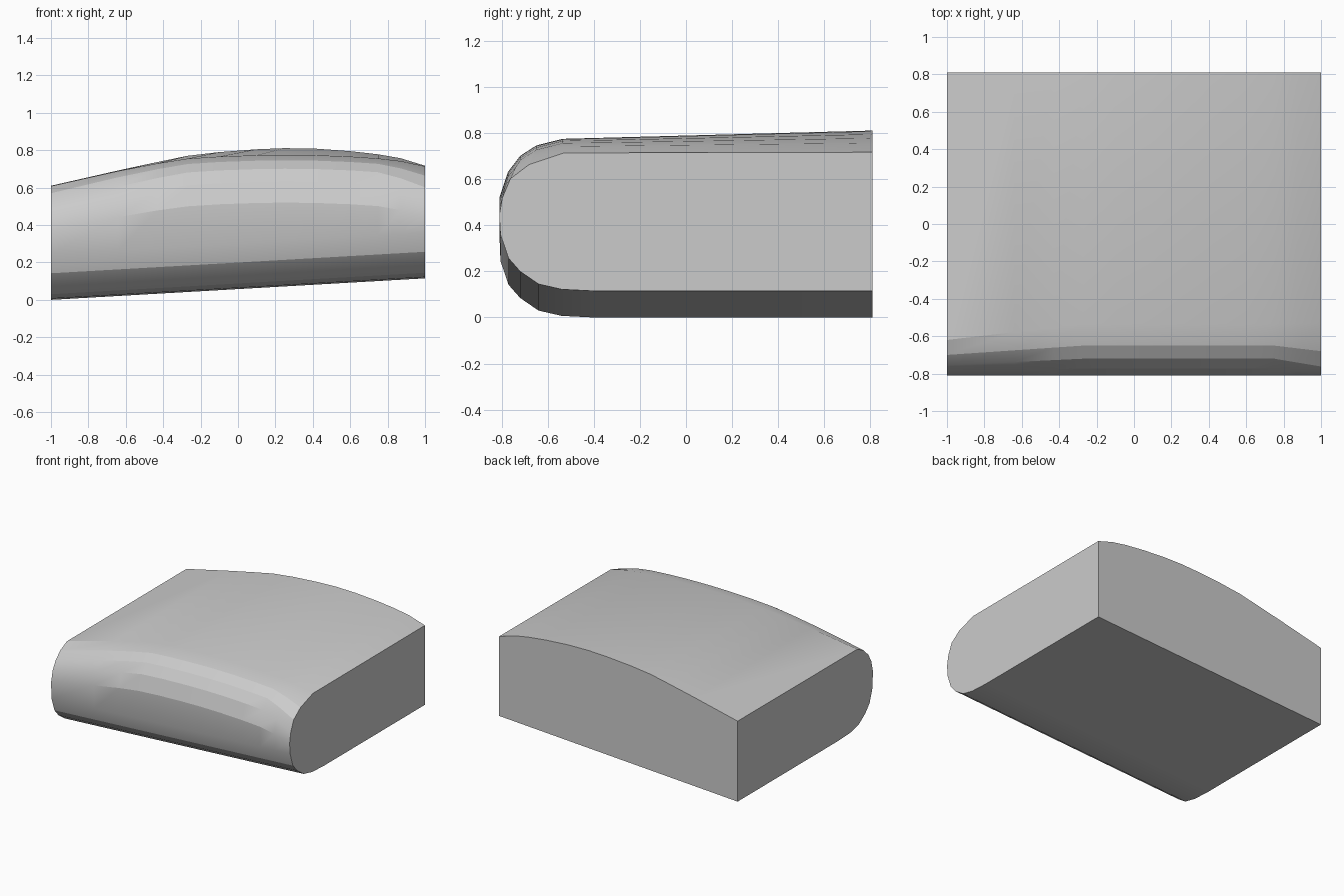
import bpy, bmesh, math

if "Cube" in bpy.data.objects:
    bpy.data.objects.remove(bpy.data.objects["Cube"])

# Crown of the cushion along x: (x, top height at the back, top height at the front edge)
STATIONS = [(-1, .61, .61), (-.64, .692, .69), (-.43, .737, .73), (-.27, .77, .755),
            (-.1, .79, .766), (.1, .805, .773), (.25, .811, .775), (.42, .808, .773),
            (.6, .795, .766), (.75, .778, .756), (.87, .757, .742), (1, .717, .714)]

# Rounded front: (y, height above the base) and (y, drop below the top)
LOWER = [(-.4, 0), (-.54, .007), (-.64, .03), (-.72, .085), (-.77, .142), (-.805, .245)]
UPPER_LEFT = [(-.81, .24), (-.79, .155), (-.755, .095), (-.70, .04), (-.62, .002)]
UPPER_MID = [(-.81, .255), (-.772, .143), (-.72, .074), (-.65, .029), (-.535, 0)]
UPPER_RIGHT = [(-.81, .27), (-.797, .195), (-.762, .112), (-.68, .05), (-.53, 0)]
BACK = .81


def mix(a, b, t):
    return [(p[0] + (q[0] - p[0]) * t, p[1] + (q[1] - p[1]) * t) for p, q in zip(a, b)]


def upper_at(x):
    if x < -.27:
        return mix(UPPER_LEFT, UPPER_MID, (x + 1) / .73)
    if x > .75:
        return mix(UPPER_MID, UPPER_RIGHT, (x - .75) / .25)
    return UPPER_MID


# Cushion: loft the D-shaped section along x, then cap both ends
bm = bmesh.new()
rings = []
for x, back_top, front_top in STATIONS:
    base = .0575 * (x + 1)
    section = [(BACK, base)] + [(y, base + h) for y, h in LOWER]
    section += [(y, front_top - d) for y, d in upper_at(x)] + [(BACK, back_top)]
    rings.append([bm.verts.new((x, y, z)) for y, z in section])

for a, b in zip(rings, rings[1:]):
    for i in range(len(a)):
        j = (i + 1) % len(a)
        bm.faces.new((a[i], a[j], b[j], b[i]))
bm.faces.new(rings[0])
bm.faces.new(rings[-1])
bmesh.ops.recalc_face_normals(bm, faces=bm.faces)

mesh = bpy.data.meshes.new("cushion")
bm.to_mesh(mesh)
bm.free()
cushion = bpy.data.objects.new("cushion", mesh)
bpy.context.collection.objects.link(cushion)

# Soft shading across the crown, crisp bands on the front
bpy.context.view_layer.objects.active = cushion
cushion.select_set(True)
bpy.ops.object.shade_smooth_by_angle(angle=math.radians(18))
